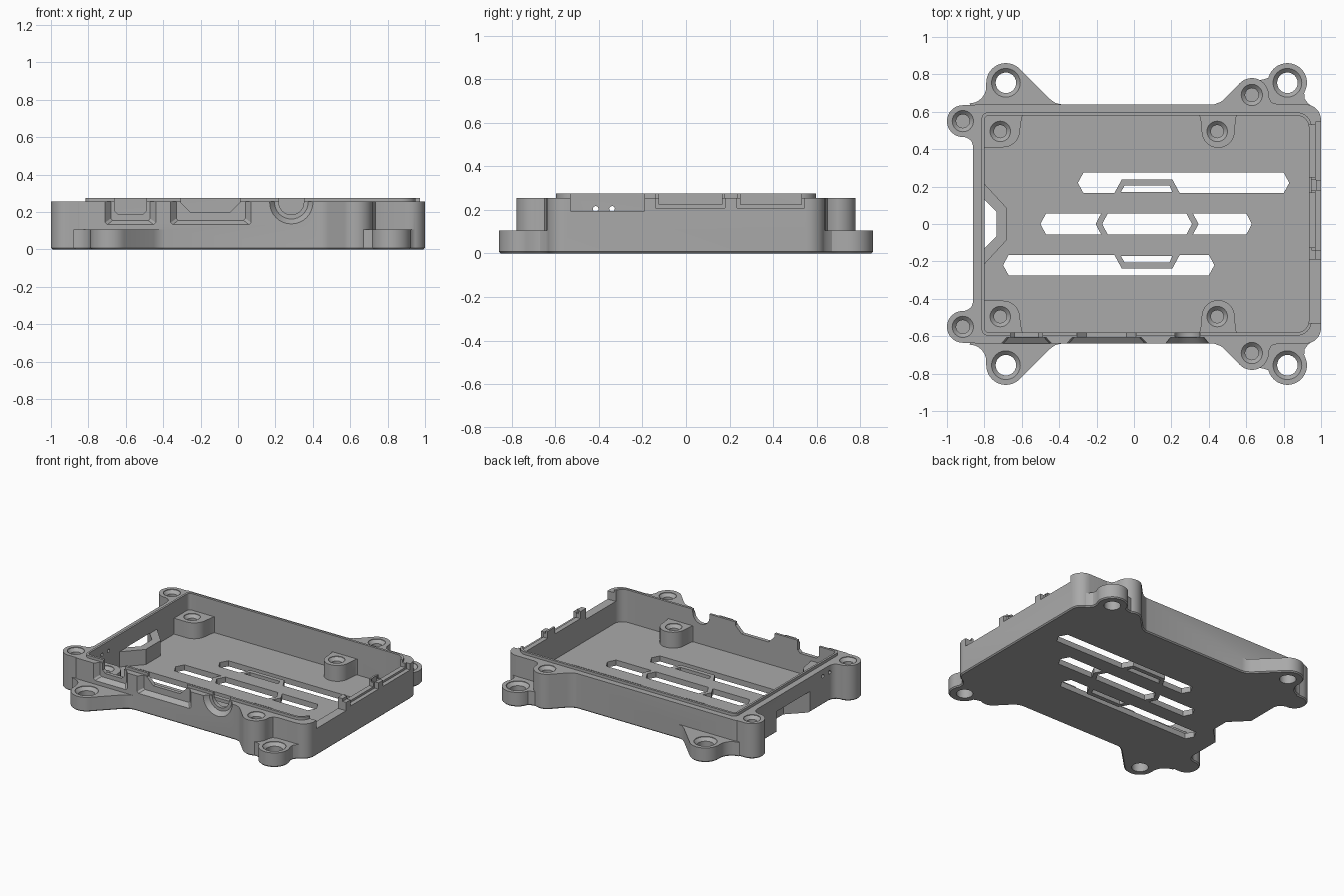
import bpy, bmesh
from math import cos, sin, radians

cube = bpy.data.objects.get("Cube")
if cube:
    bpy.data.objects.remove(cube, do_unlink=True)

grey = bpy.data.materials.new("Grey plastic")
grey.use_nodes = True
grey.diffuse_color = (0.4, 0.4, 0.4, 1)
grey.node_tree.nodes["Principled BSDF"].inputs["Base Color"].default_value = (0.4, 0.4, 0.4, 1)

WALL_TOP, LIP_TOP, FLOOR, LUG_TOP, POST_TOP = 0.255, 0.275, 0.04, 0.105, 0.155


def solid(name, loops, chamfer=0):
    """Closed solid lofted through equal-length loops of 3D points."""
    bm = bmesh.new()
    rings = [[bm.verts.new(p) for p in loop] for loop in loops]
    n = len(rings[0])
    bm.faces.new(rings[0])
    bm.faces.new(rings[-1])
    for a, b in zip(rings, rings[1:]):
        for i in range(n):
            j = (i + 1) % n
            bm.faces.new((a[i], a[j], b[j], b[i]))
    bmesh.ops.recalc_face_normals(bm, faces=bm.faces)
    if chamfer:
        low = [e for e in bm.edges if all(v.co.z < 1e-5 for v in e.verts)]
        bmesh.ops.bevel(bm, geom=low, offset=chamfer, segments=1, affect='EDGES')
    me = bpy.data.meshes.new(name)
    bm.to_mesh(me)
    bm.free()
    me.materials.append(grey)
    ob = bpy.data.objects.new(name, me)
    bpy.context.collection.objects.link(ob)
    return ob


def prism(name, pts, z0, z1, chamfer=0):
    return solid(name, [[(x, y, z) for x, y in pts] for z in (z0, z1)], chamfer)


def arc(cx, cy, r, a0, a1, n=12):
    steps = [radians(a0 + (a1 - a0) * i / n) for i in range(n + 1)]
    return [(cx + r * cos(a), cy + r * sin(a)) for a in steps]


def rrect(x0, x1, y0, y1, rl, rr):
    """Rectangle with one radius for its left corners and one for its right."""
    return (arc(x1 - rr, y1 - rr, rr, 0, 90, 8) + arc(x0 + rl, y1 - rl, rl, 90, 180, 8)
            + arc(x0 + rl, y0 + rl, rl, 180, 270, 8) + arc(x1 - rr, y0 + rr, rr, 270, 360, 8))


def box(x0, x1, y0, y1, z0, z1):
    return prism("cutter", [(x0, y0), (x1, y0), (x1, y1), (x0, y1)], z0, z1)


def combine(target, tool, operation):
    mod = target.modifiers.new("cut", 'BOOLEAN')
    mod.operation, mod.solver, mod.object = operation, 'EXACT', tool
    dg = bpy.context.evaluated_depsgraph_get()
    dg.update()
    result = bpy.data.meshes.new_from_object(target.evaluated_get(dg))
    target.modifiers.clear()
    target.data = result
    bpy.data.objects.remove(tool, do_unlink=True)


def add(tool):
    combine(shell, tool, 'UNION')


def cut(tool):
    combine(shell, tool, 'DIFFERENCE')


def drill(x, y, r, wide, z0, top):
    """Round hole with a countersunk mouth."""
    rings = [(r, z0), (r, top - 0.025), (wide, top - 0.004), (wide, top + 0.02)]
    circle = arc(0, 0, 1, 0, 345, 23)
    cut(solid("cutter", [[(x + q * c, y + q * s, z) for c, s in circle] for q, z in rings]))


def flip(pts, side):
    return [(x, y * side) for x, y in pts]


# Outer block and the thin lip above it
shell = prism("case_shell", rrect(-0.86, 1, -0.64, 0.64, 0.02, 0.085), 0, WALL_TOP, 0.008)
add(prism("lip", rrect(-0.815, 0.95, -0.597, 0.597, 0.035, 0.08), 0.1, LIP_TOP))

# Screw bosses and low mounting lugs, mirrored front to back
left_lug = ([(-0.42, 0.56), (-0.39, 0.64), (-0.42, 0.647), (-0.45, 0.668)]
            + arc(-0.685, 0.755, 0.105, 42, 180, 18)
            + arc(-0.88, 0.735, 0.09, 0, -90, 8) + [(-0.84, 0.56)])
right_lug = ([(0.9, 0.5), (0.998, 0.55), (0.99, 0.59), (0.965, 0.62), (0.93, 0.645), (0.912, 0.67),
              (0.91, 0.7)] + arc(0.82, 0.755, 0.105, -12, 165, 18)
             + [(0.70, 0.775), (0.675, 0.77), (0.63, 0.76), (0.63, 0.56)])
left_boss = (arc(-0.915, 0.55, 0.085, 90, 275, 20)
             + [(-0.885, 0.457), (-0.868, 0.441), (-0.86, 0.415), (-0.82, 0.415), (-0.82, 0.635)])
right_boss = ([(0.77, 0.56), (0.77, 0.64), (0.735, 0.65)] + arc(0.63, 0.69, 0.09, -5, 135, 16)
              + [(0.485, 0.67), (0.465, 0.653), (0.43, 0.64), (0.43, 0.56)])
for side in (1, -1):
    for outline, top in ((left_lug, LUG_TOP), (right_lug, LUG_TOP),
                         (left_boss, WALL_TOP), (right_boss, WALL_TOP)):
        add(prism("mount", flip(outline, side), 0, top, 0.008))

# Inner cavity
cut(prism("cavity", rrect(-0.8, 0.935, -0.58, 0.58, 0.025, 0.065), FLOOR, 0.4))

# Board standoffs and the card slot housing
left_post = [(-0.83, 0.61), (-0.83, 0.41)] + arc(-0.70, 0.50, 0.09, -90, 0, 8) + [(-0.60, 0.57), (-0.58, 0.61)]
right_post = [(0.33, 0.61), (0.355, 0.57)] + arc(0.45, 0.495, 0.088, 180, 360, 16) + [(0.545, 0.57), (0.57, 0.61)]
for side in (1, -1):
    for outline in (left_post, right_post):
        add(prism("standoff", flip(outline, side), 0.02, POST_TOP))
add(prism("card_housing", [(-0.83, -0.24), (-0.8, -0.215), (-0.68, -0.085), (-0.68, 0.085),
                           (-0.8, 0.215), (-0.83, 0.24)], 0.02, 0.15))
cut(prism("card_notch", [(-0.9, -0.23), (-0.735, -0.065), (-0.735, 0.065), (-0.9, 0.23)], -0.05, 0.152))

# Screw holes
for side in (1, -1):
    for x, y in ((-0.915, 0.55), (0.63, 0.69)):
        drill(x, y * side, 0.036, 0.057, 0.06, WALL_TOP)
    for x in (-0.685, 0.82):
        drill(x, 0.755 * side, 0.055, 0.077, -0.05, LUG_TOP)
    for x in (-0.715, 0.445):
        drill(x, 0.495 * side, 0.034, 0.055, FLOOR, POST_TOP)


# Floor vents: two long slots stepped round a small slit, and a row of three
def long_vent(x0, x1):
    return [(x0, 0.22), (x0 + 0.03, 0.275), (x1 - 0.03, 0.275), (x1, 0.22), (x1 - 0.03, 0.165),
            (0.245, 0.165), (0.205, 0.238), (-0.065, 0.238), (-0.105, 0.165), (x0 + 0.03, 0.165)]


slit = [(-0.07, 0.17), (0.205, 0.17), (0.19, 0.207), (-0.05, 0.207)]


def row_vent(x0, x1, dent0=0.03, dent1=0.03):
    return [(x0, 0), (x0 + dent0, 0.057), (x1 - dent1, 0.057), (x1, 0), (x1 - dent1, -0.057), (x0 + dent0, -0.057)]


vents = [long_vent(-0.3, 0.83), slit, flip(long_vent(-0.7, 0.43), -1), flip(slit, -1),
         row_vent(-0.5, -0.205, 0.03, -0.03), row_vent(-0.17, 0.31), row_vent(0.345, 0.63, -0.03, 0.03)]
for outline in vents:
    cut(prism("vent", outline, -0.05, 0.08))


# Front ports: through opening with a flared outer recess
def front_cut(near, far, y0, y1):
    cut(solid("cutter", [[(x, y0, z) for x, z in near], [(x, y1, z) for x, z in far]]))


def port(x0, x1, z, c):
    return [(x0, 0.4), (x0, z + c), (x0 + c, z), (x1 - c, z), (x1, z + c), (x1, 0.4)]


def round_port(x, z, r):
    return [(x - r, 0.4)] + arc(x, z, r, 180, 360, 16) + [(x + r, 0.4)]


for hole, inner, outer in (
        (port(-0.66, -0.49, 0.185, 0.02), port(-0.68, -0.47, 0.155, 0.01), port(-0.715, -0.435, 0.128, 0.012)),
        (port(-0.305, 0.01, 0.2, 0.05), port(-0.33, 0.04, 0.155, 0.01), port(-0.365, 0.075, 0.128, 0.012)),
        (round_port(0.285, 0.252, 0.067), round_port(0.285, 0.252, 0.09), round_port(0.285, 0.252, 0.12))):
    front_cut(outer, inner, -0.645, -0.607)
    front_cut(hole, hole, -0.7, -0.5)

# Side port openings and their shallow outer recesses
cut(box(0.9, 1.1, -0.53, -0.19, 0.195, 0.4))
for y0, y1 in ((-0.125, 0.165), (0.25, 0.53)):
    cut(box(0.9, 1.1, y0, y1, 0.225, 0.4))
    cut(box(0.97, 1.1, y0 - 0.015, y1 + 0.015, 0.21, 0.4))
add(box(0.94, 0.972, -0.19, -0.14, 0.15, LIP_TOP))
add(box(0.94, 0.972, 0.18, 0.235, 0.15, LIP_TOP))

# Indicator light holes in the card slot wall
for y in (-0.415, -0.34):
    ring = arc(y, 0.205, 0.013, 0, 330, 11)
    cut(solid("cutter", [[(x, a, b) for a, b in ring] for x in (-0.9, -0.75)]))

# Smooth curves, sharp corners
bpy.ops.object.select_all(action='DESELECT')
shell.select_set(True)
bpy.context.view_layer.objects.active = shell
bpy.ops.object.shade_smooth_by_angle(angle=radians(30))
